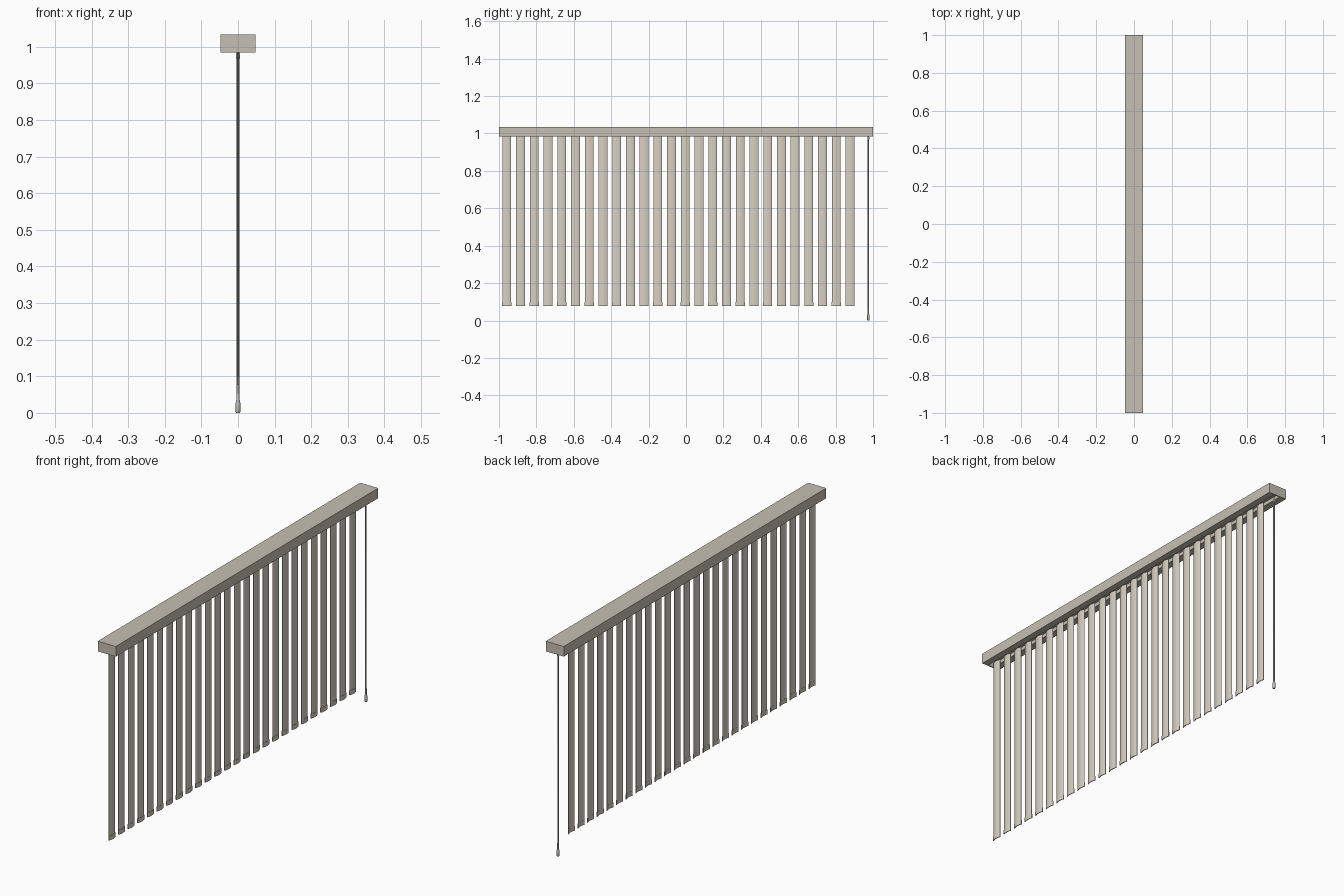
import bpy, bmesh, math

if "Cube" in bpy.data.objects:
    bpy.data.objects.remove(bpy.data.objects["Cube"])

def material(name, rgb):
    m = bpy.data.materials.new(name)
    m.diffuse_color = (*rgb, 1)
    m.use_nodes = True
    m.node_tree.nodes["Principled BSDF"].inputs["Base Color"].default_value = m.diffuse_color
    return m

RAIL = material("warm grey", (0.56, 0.53, 0.45))
SLAT = material("cream fabric", (0.68, 0.63, 0.54))
WAND = material("light grey plastic", (0.55, 0.53, 0.48))

def finish(name, bm, mat, smooth=None):
    bmesh.ops.recalc_face_normals(bm, faces=bm.faces)
    me = bpy.data.meshes.new(name)
    bm.to_mesh(me)
    bm.free()
    ob = bpy.data.objects.new(name, me)
    bpy.context.collection.objects.link(ob)
    me.materials.append(mat)
    if smooth:
        bpy.ops.object.select_all(action='DESELECT')
        ob.select_set(True)
        bpy.context.view_layer.objects.active = ob
        bpy.ops.object.shade_smooth_by_angle(angle=math.radians(smooth))
    return ob

def add_box(bm, lo, hi):
    vs = bmesh.ops.create_cube(bm, size=1)["verts"]
    for v in vs:
        v.co = [(a + b) / 2 + c * (b - a) for a, b, c in zip(lo, hi, v.co)]

def extrude(bm, pts, vec):
    """Closed outline pushed along vec into a capped solid."""
    f = bm.faces.new([bm.verts.new(p) for p in pts])
    r = bmesh.ops.extrude_face_region(bm, geom=[f], use_keep_orig=True)
    bmesh.ops.translate(bm, vec=vec, verts=[g for g in r["geom"] if isinstance(g, bmesh.types.BMVert)])

def lathe(bm, x, y, prof, n=12):
    rings = [[bm.verts.new((x + r * math.cos(2 * math.pi * i / n), y + r * math.sin(2 * math.pi * i / n), z))
              for i in range(n)] for r, z in prof]
    for a, b in zip(rings, rings[1:]):
        for i in range(n):
            bm.faces.new((a[i], a[(i + 1) % n], b[(i + 1) % n], b[i]))
    bm.faces.new(rings[0])
    bm.faces.new(rings[-1])

# Head rail: channel open along the bottom, closed by end caps
Z0, Z1, W, T = 0.985, 1.034, 0.048, 0.004
half = [(0.016, Z0), (W, Z0), (W, Z1)]
inner = [(W - T, Z1 - T), (W - T, Z0 + T), (0.016, Z0 + T)]
right = half + [(-x, z) for x, z in reversed(half)]
left_in = [(-x, z) for x, z in reversed(inner)]
outline = right + left_in + inner
bm = bmesh.new()
extrude(bm, [(x, -0.996, z) for x, z in outline], (0, 1.992, 0))
finish("head_rail", bm, RAIL)
bm = bmesh.new()
for s in (-1, 1):
    add_box(bm, (-W, min(s, s * 0.995), Z0), (W, max(s, s * 0.995), Z1))
finish("rail_end_caps", bm, RAIL)

# Slats: gently curved strips, each with a weighted hem and a hanger
def arc(y, width, bow, thick, z, n=8):
    ts = [-1 + 2 * i / n for i in range(n + 1)]
    front = [(bow * (0.5 - t * t) + thick / 2, y + t * width / 2, z) for t in ts]
    back = [(bow * (0.5 - t * t) - thick / 2, y + t * width / 2, z) for t in reversed(ts)]
    return front + back

slats, hems, hangers = bmesh.new(), bmesh.new(), bmesh.new()
for i in range(26):
    y = -0.958 + i * 0.0734
    extrude(slats, arc(y, 0.047, 0.005, 0.0016, 0.09), (0, 0, 0.905))
    extrude(hems, arc(y, 0.049, 0.005, 0.0035, 0.078), (0, 0, 0.022))
    add_box(hangers, (-0.003, y - 0.006, 0.99), (0.003, y + 0.006, 1.025))
finish("slats", slats, SLAT, 40)
finish("slat_hems", hems, SLAT, 40)
finish("slat_hangers", hangers, RAIL)

# Tilt wand with flared grip
bm = bmesh.new()
lathe(bm, 0, 0.975, [(0.005, 0), (0.0065, 0.003), (0.0065, 0.027), (0.004, 0.036), (0.0035, 0.07),
                     (0.0035, 0.965), (0.0055, 0.968), (0.0055, 0.98), (0.003, 0.985), (0.003, 1.03)])
finish("tilt_wand", bm, WAND, 40)
